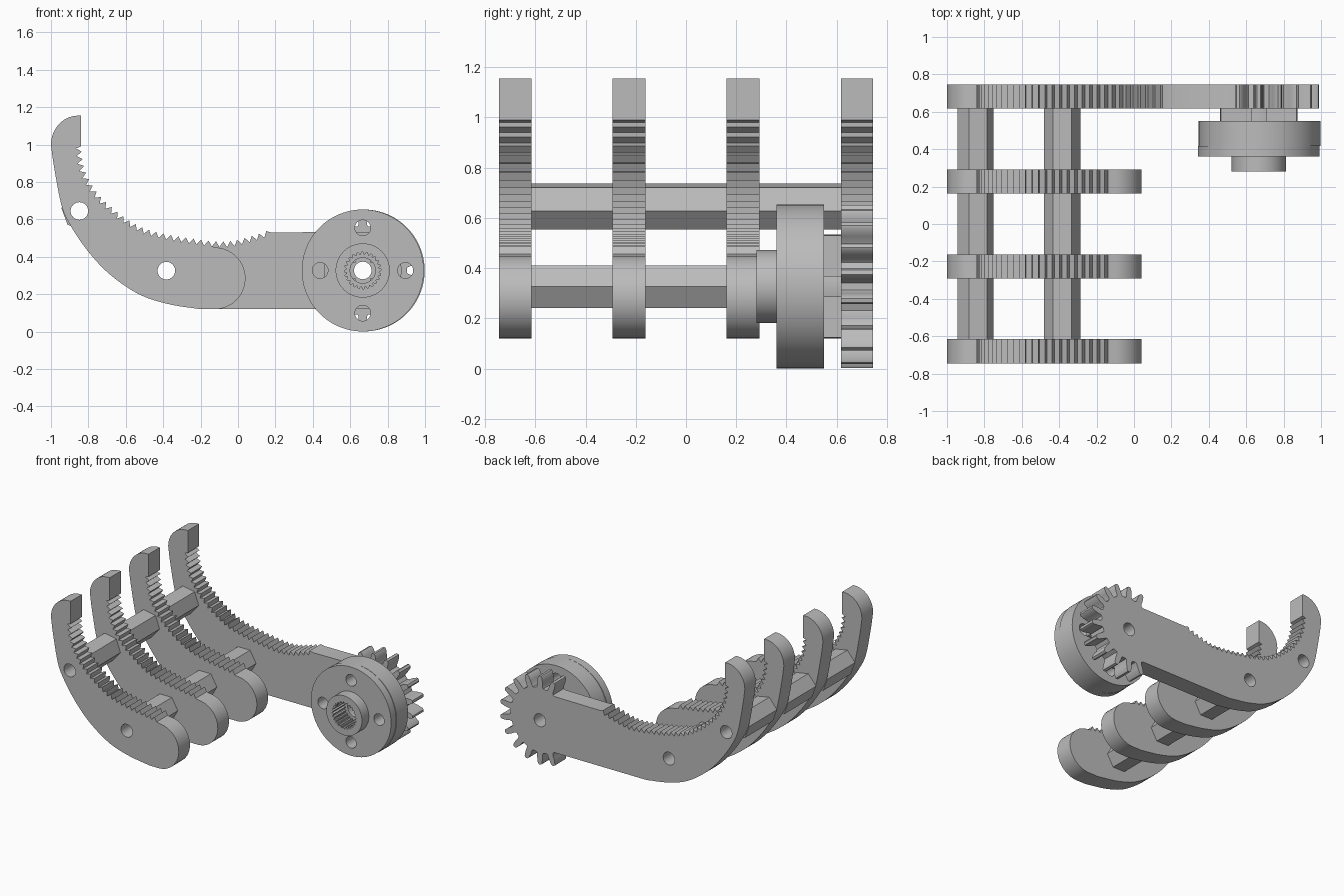
import bpy, bmesh
from math import sin, cos, radians
from mathutils import Vector, Matrix

cube = bpy.data.objects.get("Cube")
if cube:
    bpy.data.objects.remove(cube, do_unlink=True)

grey = bpy.data.materials.new("plain grey")
grey.use_nodes = True
grey.diffuse_color = (0.5, 0.5, 0.5, 1)
grey.node_tree.nodes["Principled BSDF"].inputs["Base Color"].default_value = (0.5, 0.5, 0.5, 1)


def plate(name, outlines, y0, y1):
    """Extrude closed x/z outlines (inner ones become holes) from y0 to y1."""
    curve = bpy.data.curves.new(name, "CURVE")
    curve.dimensions = "2D"
    curve.fill_mode = "BOTH"
    curve.extrude = (y1 - y0) / 2
    for outline in outlines:
        s = curve.splines.new("POLY")
        s.points.add(len(outline) - 1)
        for p, (x, z) in zip(s.points, outline):
            p.co = (x, z, 0, 1)
        s.use_cyclic_u = True
    temp = bpy.data.objects.new(name + "_outline", curve)
    mesh = bpy.data.meshes.new_from_object(temp)
    bpy.data.objects.remove(temp)
    bpy.data.curves.remove(curve)
    mesh.transform(Matrix.Translation((0, (y0 + y1) / 2, 0)) @ Matrix.Rotation(radians(90), 4, "X"))
    bm = bmesh.new()
    bm.from_mesh(mesh)
    bmesh.ops.remove_doubles(bm, verts=bm.verts, dist=1e-5)
    bmesh.ops.recalc_face_normals(bm, faces=bm.faces)
    bm.to_mesh(mesh)
    bm.free()
    mesh.polygons.foreach_set("use_smooth", [True] * len(mesh.polygons))
    mesh.set_sharp_from_angle(angle=radians(30))
    mesh.materials.clear()
    mesh.materials.append(grey)
    obj = bpy.data.objects.new(name, mesh)
    bpy.context.collection.objects.link(obj)
    return obj


def polar(c, r, deg):
    return (c[0] + r * cos(radians(deg)), c[1] + r * sin(radians(deg)))


def circle(c, r, n=48, start=0):
    return [polar(c, r, start + 360 * i / n) for i in range(n)]


def arc(c, r, a, b, n=16):
    return [polar(c, r, a + (b - a) * i / n) for i in range(n + 1)]


def smooth_path(pts, n):
    """Resample a Catmull-Rom curve through pts at n + 1 even steps."""
    p = [Vector(q) for q in pts]
    p = [2 * p[0] - p[1]] + p + [2 * p[-1] - p[-2]]
    dense = []
    for a, b, c, d in zip(p, p[1:], p[2:], p[3:]):
        for i in range(20):
            t = i / 20
            dense.append(0.5 * (2 * b + (c - a) * t + (2 * a - 5 * b + 4 * c - d) * t ** 2
                                + (3 * b - a - 3 * c + d) * t ** 3))
    dense.append(p[-2])
    lengths = [0]
    for a, b in zip(dense, dense[1:]):
        lengths.append(lengths[-1] + (b - a).length)
    out, k = [], 0
    for i in range(n + 1):
        target = lengths[-1] * i / n
        while k < len(dense) - 2 and lengths[k + 1] < target:
            k += 1
        f = (target - lengths[k]) / (lengths[k + 1] - lengths[k])
        out.append(dense[k].lerp(dense[k + 1], f))
    return out


# Finger outline: curved back, rounded tip, serrated gripping edge
back = smooth_path([(-0.2, 0.12), (-0.37, 0.147), (-0.53, 0.2), (-0.69, 0.31), (-0.81, 0.44),
                    (-0.9, 0.575), (-0.945, 0.68), (-0.985, 0.89), (-1.0, 1.0)], 36)
tip = [(-0.855 + 0.145 * cos(radians(a)), 1.0 + 0.155 * sin(radians(a))) for a in range(170, 89, -10)]
tip += [(-0.84, 1.155), (-0.84, 0.99)]
roots = smooth_path([(-0.867, 0.98), (-0.855, 0.885), (-0.82, 0.795), (-0.74, 0.685), (-0.58, 0.56),
                     (-0.42, 0.5), (-0.1, 0.452), (0.05, 0.475), (0.18, 0.515)], 32)
serration = []
for a, b in zip(roots, roots[1:]):
    d = (b - a).normalized()
    serration += [tuple(a), tuple((a + b) / 2 + Vector((-d.y, d.x)) * 0.03)]
outer = [tuple(v) for v in back] + tip

PINS = [(-0.848, 0.645), (-0.383, 0.326)]
pin_holes = [circle(c, 0.047, 32) for c in PINS]
HUB = (0.667, 0.327)
bore = circle(HUB, 0.047, 32)

# Three short fingers with a round heel
heel = arc((-0.125, 0.285), 0.165, 88, -90, 24)
short = outer + [p for p in serration if p[0] < -0.13] + heel
for label, y in (("front", -0.745), ("middle", -0.292), ("inner", 0.162)):
    plate(label + "_finger", [short] + pin_holes, y, y + 0.13)

# Long rear finger whose arm ends in a part gear
gear = [polar(HUB, 0.238, 120)]
for mid in range(110, -111, -20):
    for off, r in ((6.5, 0.238), (5, 0.25), (4.4, 0.28), (3, 0.315), (1.5, 0.325)):
        gear.append(polar(HUB, r, mid + off))
    for off, r in ((1.5, 0.325), (3, 0.315), (4.4, 0.28), (5, 0.25), (6.5, 0.238)):
        gear.append(polar(HUB, r, mid - off))
gear.append(polar(HUB, 0.238, -120))
plate("gear_finger", [outer + serration + [(0.18, 0.53)] + gear] + pin_holes + [bore], 0.617, 0.745)

# Hollow hexagonal spacer rods between the fingers
for label, c, turn, hole in zip(("upper", "lower"), PINS, (-10, 0), pin_holes):
    for i, (y0, y1) in enumerate(((-0.615, -0.292), (-0.162, 0.162), (0.292, 0.617))):
        plate(f"{label}_rod_{i + 1}", [circle(c, 0.098, 6, turn), hole], y0, y1)

# Cross-shaped horn between the gear and the drive disc
cross = []
for q in range(0, 360, 90):
    cross += arc(HUB, 0.207, q - 11.8, q + 11.8, 6) + [polar(HUB, 0.042 * 2 ** 0.5, q + 45)]
plate("horn_cross", [cross, bore], 0.55, 0.617)

# Two-layer drive disc with four screw holes
screw_holes = [circle(polar(HUB, 0.228, q), 0.042, 32) for q in range(0, 360, 90)]
spline_bore = [polar(HUB, 0.098 if i % 4 < 2 else 0.086, i * 3.75) for i in range(96)]
plate("disc_rear", [circle((0.672, HUB[1]), 0.326, 96), circle(HUB, 0.068)] + screw_holes, 0.417, 0.55)
plate("disc_front", [circle(HUB, 0.326, 96), spline_bore] + screw_holes, 0.36, 0.417)

# Boss with a splined socket
plate("socket_boss", [circle(HUB, 0.145, 64), spline_bore], 0.28, 0.36)
